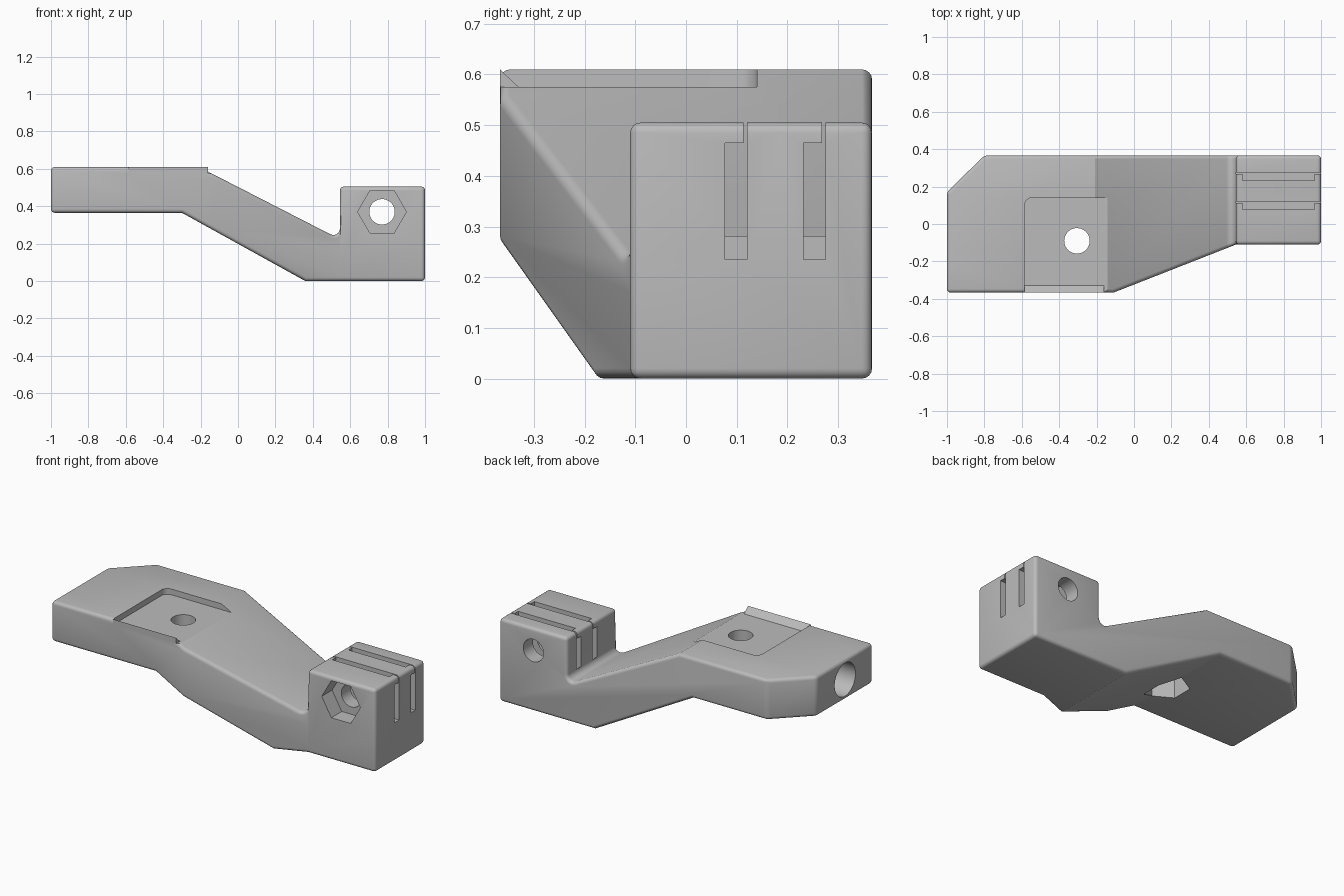
import bpy, bmesh
from math import cos, sin, pi, radians
from mathutils import Matrix, Vector

old = bpy.data.objects.get("Cube")
if old:
    bpy.data.objects.remove(old)

grey = bpy.data.materials.new("plain grey")
grey.use_nodes = True
grey.diffuse_color = (0.5, 0.5, 0.5, 1)
grey.node_tree.nodes["Principled BSDF"].inputs["Base Color"].default_value = (0.5, 0.5, 0.5, 1)

# Axes that map a flat profile (u, v) and its depth to the model
FRAMES = {
    "x": lambda u, v, d: (d, u, v),
    "y": lambda u, v, d: (u, d, v),
    "z": lambda u, v, d: (u, v, d),
}


def prism(name, profile, axis, low, high):
    """Extrude a flat profile along an axis from low to high."""
    place = FRAMES[axis]
    bm = bmesh.new()
    bottom = [bm.verts.new(place(u, v, low)) for u, v in profile]
    top = [bm.verts.new(place(u, v, high)) for u, v in profile]
    bm.faces.new(bottom)
    bm.faces.new(top)
    for i in range(len(profile)):
        j = (i + 1) % len(profile)
        bm.faces.new((bottom[i], bottom[j], top[j], top[i]))
    bmesh.ops.recalc_face_normals(bm, faces=bm.faces)
    mesh = bpy.data.meshes.new(name)
    bm.to_mesh(mesh)
    bm.free()
    mesh.materials.append(grey)
    ob = bpy.data.objects.new(name, mesh)
    bpy.context.collection.objects.link(ob)
    return ob


def arc(u, v, r, start, end, steps):
    angles = [radians(start + (end - start) * i / steps) for i in range(steps + 1)]
    return [(u + r * cos(a), v + r * sin(a)) for a in angles]


def ring(u, v, r, sides=48, turn=0):
    return arc(u, v, r, turn, turn + 360, sides)[:-1]


def rect(u0, u1, v0, v1):
    return [(u0, v0), (u1, v0), (u1, v1), (u0, v1)]


def apply(ob, mod):
    bpy.context.view_layer.objects.active = ob
    bpy.ops.object.modifier_apply(modifier=mod.name)


def combine(ob, tool, operation):
    mod = ob.modifiers.new("combine", "BOOLEAN")
    mod.operation, mod.solver, mod.object = operation, "EXACT", tool
    apply(ob, mod)
    bpy.data.objects.remove(tool)


# Bracket: side profile trimmed by the plan outline, edges rounded
side = [(-1, 0.365), (-0.3, 0.365), (0.36, 0), (1, 0), (1, 0.505), (0.545, 0.505)]
side += arc(0.51, 0.281, 0.035, 360, 243, 6) + [(-0.209, 0.61), (-1, 0.61)]
plan = [(-1, -0.367), (-0.11, -0.367), (0.545, -0.11), (1, -0.11),
        (1, 0.367), (-0.8, 0.367), (-1, 0.17)]
bracket = prism("bracket", side, "y", -0.6, 0.6)
combine(bracket, prism("plan_cutter", plan, "z", -0.2, 0.9), "INTERSECT")
bevel = bracket.modifiers.new("rounding", "BEVEL")
bevel.width, bevel.segments = 0.02, 4
bevel.limit_method, bevel.angle_limit = "ANGLE", radians(35)
bevel.use_clamp_overlap = False
apply(bracket, bevel)

# Recessed seat on the raised plate, with a rounded inner corner
seat = [(-0.585, -0.6), (0, -0.6), (0, 0.14)] + arc(-0.545, 0.1, 0.04, 90, 180, 6)
cutters = [
    prism("seat_cutter", seat, "z", 0.575, 0.8),
    prism("plate_hole_cutter", ring(-0.305, -0.09, 0.068), "z", 0, 0.8),
    prism("plate_nut_cutter", ring(-0.305, -0.09, 0.125, 6, 30), "z", 0.1, 0.5),
    prism("end_hole_cutter", ring(-0.1, 0.488, 0.1), "x", -1.2, -0.7),
    prism("pivot_hole_cutter", ring(0.77, 0.37, 0.068), "y", -0.3, 0.6),
    prism("pivot_nut_cutter", ring(0.77, 0.37, 0.13, 6), "y", -0.3, -0.01),
]
# Slots between the mount prongs, narrower across the rounded rims
for y in (0.12, 0.275):
    cutters += [
        prism("slot_low_cutter", rect(0.545, 1.1, 0.235, 0.465), "y", y - 0.043, y),
        prism("slot_top_cutter", rect(0.58, 0.965, 0.3, 0.6), "y", y - 0.042, y),
        prism("slot_rim_cutter", rect(0.54, 1.1, 0.4, 0.6), "y", y - 0.007, y),
    ]
for cutter in cutters:
    combine(bracket, cutter, "DIFFERENCE")

# Wedge-shaped lip along the open side of the seat
lip = prism("seat_lip", [(-0.367, 0.575), (-0.33, 0.575), (-0.367, 0.61)], "x", -0.585, -0.16)

bpy.ops.object.select_all(action="DESELECT")
bracket.select_set(True)
bpy.context.view_layer.objects.active = bracket
bpy.ops.object.shade_smooth_by_angle(angle=radians(25))
